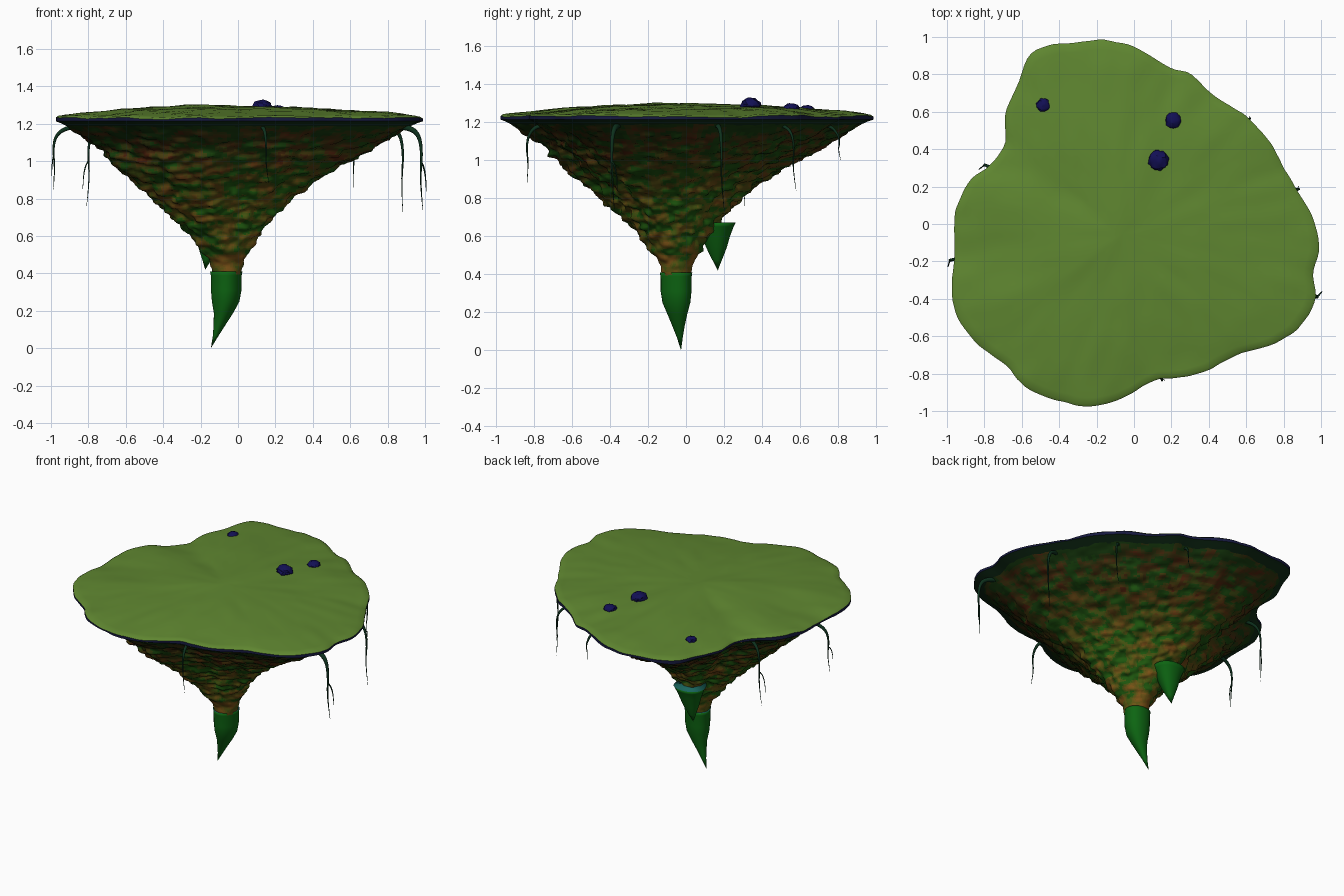
import bpy, bmesh, math, random
from math import sin, cos, pi, atan2, hypot
from mathutils import Vector, noise

if "Cube" in bpy.data.objects:
    bpy.data.objects.remove(bpy.data.objects["Cube"])

random.seed(4)
CX, CY = -0.06, -0.05          # axis of the island
SEG = 200

# Island outline seen from above
OUTLINE = [(-.16, .985), (0, .946), (.19, .834), (.29, .81), (.43, .684), (.617, .56),
           (.725, .44), (.805, .294), (.885, .16), (.95, .05), (.99, -.134), (.955, -.267),
           (.97, -.4), (.885, -.55), (.75, -.64), (.564, -.695), (.377, -.79), (.243, -.823),
           (.11, -.834), (-.05, -.925), (-.227, -.975), (-.4, -.946), (-.57, -.88),
           (-.69, -.75), (-.826, -.65), (-.933, -.52), (-.97, -.4), (-.96, -.16),
           (-.95, .08), (-.88, .23), (-.783, .305), (-.69, .43), (-.687, .588),
           (-.62, .75), (-.56, .9), (-.45, .957), (-.3, .97)]
POLAR = sorted((atan2(y - CY, x - CX) % (2 * pi), hypot(x - CX, y - CY)) for x, y in OUTLINE)


def spline(keys, t):
    """Smooth interpolation through (position, value) keys."""
    for i in range(1, len(keys) - 2):
        (a0, r0), (a, p), (b, q), (b1, r1) = keys[i - 1:i + 3]
        if a <= t <= b:
            u, h = (t - a) / (b - a), b - a
            m, n = (q - r0) / (b - a0) * h, (r1 - p) / (b1 - a) * h
            return ((2*u**3 - 3*u*u + 1) * p + (u**3 - 2*u*u + u) * m
                    + (3*u*u - 2*u**3) * q + (u**3 - u*u) * n)
    return keys[-1][1]


LOOP = ([(a - 2*pi, r) for a, r in POLAR[-3:]] + POLAR + [(a + 2*pi, r) for a, r in POLAR[:3]])
ANG = [2 * pi * i / SEG for i in range(SEG)]
RAD = [spline(LOOP, a) + .006 * noise.noise((cos(a) * 12, sin(a) * 12, 0)) for a in ANG]


def material(name, rgb):
    m = bpy.data.materials.new(name)
    m.diffuse_color = (*rgb, 1)
    m.use_nodes = True
    m.node_tree.nodes["Principled BSDF"].inputs["Base Color"].default_value = m.diffuse_color
    return m


def mix(a, b, t):
    return [p + (q - p) * t for p, q in zip(a, b)]


GRASS = material("grass", (.115, .24, .03))
EDGE = material("edge_blue", (.008, .01, .05))
SOIL = material("dark_soil", (.005, .025, .008))
ROOT = material("root_green", (.004, .13, .006))
TEAL = material("root_teal", (.01, .13, .11))
VINE = material("vine", (.004, .03, .012))
STONE = material("stone_blue", (.006, .005, .09))

# Rock shades: green to ochre low down, dark green to rust high up
LEVELS, BANDS = 5, 4
ROCK = [material(f"rock_{b}_{k}", mix(mix((.012, .09, .004), (.20, .085, .008), k / (LEVELS - 1)),
                                      mix((.008, .04, .004), (.085, .018, .004), k / (LEVELS - 1)),
                                      b / (BANDS - 1)))
        for b in range(BANDS) for k in range(LEVELS)]


def loft(name, rings, mats, pick=None, cap_start=None, cap_end=None):
    """Skin closed rings of points; caps are a single centre point."""
    bm = bmesh.new()
    vs = [[bm.verts.new(p) for p in r] for r in rings]
    n = len(rings[0])
    for a, b in zip(vs, vs[1:]):
        for i in range(n):
            bm.faces.new((a[i], a[(i + 1) % n], b[(i + 1) % n], b[i]))
    for ring_v, c in ((vs[0], cap_start), (vs[-1], cap_end)):
        if c is not None:
            cv = bm.verts.new(c)
            for i in range(n):
                bm.faces.new((ring_v[i], ring_v[(i + 1) % n], cv))
    bmesh.ops.recalc_face_normals(bm, faces=bm.faces)
    for f in bm.faces:
        f.smooth = True
        if pick:
            f.material_index = pick(f)
    me = bpy.data.meshes.new(name)
    bm.to_mesh(me)
    bm.free()
    for m in mats:
        me.materials.append(m)
    ob = bpy.data.objects.new(name, me)
    bpy.context.collection.objects.link(ob)
    return ob


def ring(s, z):
    return [Vector((CX + s * r * cos(a), CY + s * r * sin(a), z)) for a, r in zip(ANG, RAD)]


# Grass top: a very low, softly wrinkled dome
def grass_z(x, y, s):
    n = noise.noise((x * 3, y * 3, 1)) + .5 * noise.noise((x * 9, y * 9, 5))
    return 1.238 + .058 * (1 - s ** 2.2) + .014 * n


STEPS = (1, .985, .95, .9, .83, .75, .65, .55, .45, .35, .25, .15, .07)
turf = [ring(s, 0) for s in STEPS]
for r, s in zip(turf, STEPS):
    for p in r:
        p.z = grass_z(p.x, p.y, s) - (.008 if s == 1 else 0)
loft("grass_top", turf, [GRASS], cap_end=(CX, CY, 1.298))

# Thin rim under the turf, turning into the dark soil lip
loft("turf_rim", [turf[0], ring(1.0, 1.214)], [EDGE])
loft("soil_lip", [ring(1.0, 1.214), ring(.97, 1.203), ring(.93, 1.185), ring(.87, 1.165)], [SOIL])

# Rock cone: outline shrinks down the profile, roughened with noise
PROFILE = [(.3, .06), (.38, .078), (.46, .095), (.53, .14), (.65, .225), (.78, .35), (.87, .455),
           (.97, .60), (1.1, .79), (1.19, .94), (1.25, 1.0)]
ROWS = 90
rock = []
for k in range(ROWS + 1):
    z = .395 + .795 * k / ROWS
    s = spline(PROFILE, z)
    lean = .2 * max(0, 1 - ((z - .75) / .3) ** 2)
    rough = min(1, max(0, (z - .38) / .25)) * min(1, (1.21 - z) / .1)
    row = []
    for a, r in zip(ANG, RAD):
        rr = r + (.95 - r) * max(0, min(1, (.7 - z) / .3))
        rr *= s * (1 + lean * cos(a - 1.25 * pi))
        q = Vector((rr * cos(a), rr * sin(a), 0))
        d = noise.noise((q.x * 13, q.y * 13, z * 28)) + .5 * noise.noise((q.x * 26, q.y * 26, z * 44))
        d *= .024 * rough
        rr += d
        row.append(Vector((CX + rr * cos(a), CY + rr * sin(a), z - .5 * d)))
    rock.append(row)


def rock_colour(f):
    c = f.calc_center_median()
    n = noise.noise((c.x * 11, c.y * 11, c.z * 24)) + .4 * noise.noise(c * 30)
    level = 1.6 + 4.2 * n - max(0, c.z - 1.15) * 40 + (1.5 if c.z < .5 else 0)
    band = (c.z - .72) / .12 + n
    return (max(0, min(BANDS - 1, int(band))) * LEVELS + max(0, min(LEVELS - 1, int(level))))


loft("rock_cone", rock, ROCK, rock_colour)


# Pointed stubs hanging below: (centre x, y, z, radius) sections down to a tip
def stub(name, sections, tip):
    N = 28
    rs = []
    for x, y, z, r in sections:
        rs.append([Vector((x + r * (1 + .05 * sin(3 * t)) * cos(t),
                           y + r * (1 + .05 * sin(3 * t)) * sin(t), z))
                   for t in (2 * pi * i / N for i in range(N))])
    x, y, z, _ = sections[0]
    return loft(name, rs, [ROOT, TEAL], lambda f: int(f.normal.z > .8), (x, y, z - .004), tip)


stub("bottom_spike", [(-.063, -.048, .41, .086), (-.063, -.048, .39, .082), (-.063, -.048, .31, .081),
                      (-.066, -.047, .25, .073), (-.077, -.043, .19, .052), (-.097, -.038, .13, .033),
                      (-.118, -.032, .07, .016)], (-.145, -.026, 0))
stub("side_spike", [(-.15, .16, .672, .106), (-.15, .16, .65, .095), (-.152, .161, .6, .074),
                    (-.158, .163, .54, .054), (-.166, .165, .475, .025)], (-.175, .167, .42))


# Hanging roots: arch out from the rim, then trail down; some carry a side twig
def vine(i, x, y, z_end, thick, out, twig):
    d = Vector((x - CX, y - CY, 0)).normalized()
    t = Vector((-d.y, d.x, 0))
    base = Vector((x, y, 0))
    h = 1.13 - z_end
    pts = [(base - d * .10, 1.185, 1), (base - d * .05, 1.18, 1), (base + d * (out - .015), 1.14, .7),
           (base + d * out, 1.13 - h * .25, .45), (base + d * (out - .012), 1.13 - h * .6, .28),
           (base + d * out + t * .015, z_end, .08)]
    paths = [pts]
    if twig:
        s = base + d * out
        paths.append([(s - d * .005, 1.13 - h * .35, .3), (s + t * .035 + d * .01, 1.13 - h * .42, .3),
                      (s + t * .035 + d * .012, 1.13 - h * .75, .08)])
    cu = bpy.data.curves.new(f"hanging_root_{i}", 'CURVE')
    cu.dimensions = '3D'
    cu.bevel_depth = thick
    cu.bevel_resolution = 2
    cu.resolution_u = 6
    for path in paths:
        sp = cu.splines.new('NURBS')
        sp.points.add(len(path) - 1)
        for p, (q, z, r) in zip(sp.points, path):
            p.co = (q.x, q.y, z, 1)
            p.radius = r
        sp.use_endpoint_u = True
        sp.order_u = 3
    cu.materials.append(VINE)
    bpy.context.collection.objects.link(bpy.data.objects.new(cu.name, cu))


VINES = [(-.965, -.19, .85, .012, .025, True), (-.785, .31, .76, .012, .02, True),
         (.965, -.385, .74, .016, .02, True), (.875, .185, .73, .013, .01, False),
         (.61, .555, .84, .010, .02, False), (.15, -.835, .88, .011, .005, False),
         (.22, .81, 1.0, .009, .0, False)]
for i, v in enumerate(VINES, 1):
    vine(i, *v)

# Small boulders resting on the grass
BOULDERS = [(.13, .34, .053, 1.294), (.21, .555, .042, 1.273), (-.485, .635, .037, 1.266)]
for i, (x, y, r, z) in enumerate(BOULDERS, 1):
    bpy.ops.mesh.primitive_ico_sphere_add(subdivisions=3, radius=r, location=(x, y, z))
    ob = bpy.context.object
    ob.name = f"boulder_{i}"
    for v in ob.data.vertices:
        v.co *= 1 + .22 * noise.noise(v.co / r * 2.2 + Vector((i * 5, 0, 0)))
        v.co.z *= .62
    ob.data.materials.append(STONE)
    bpy.ops.object.shade_smooth_by_angle()
